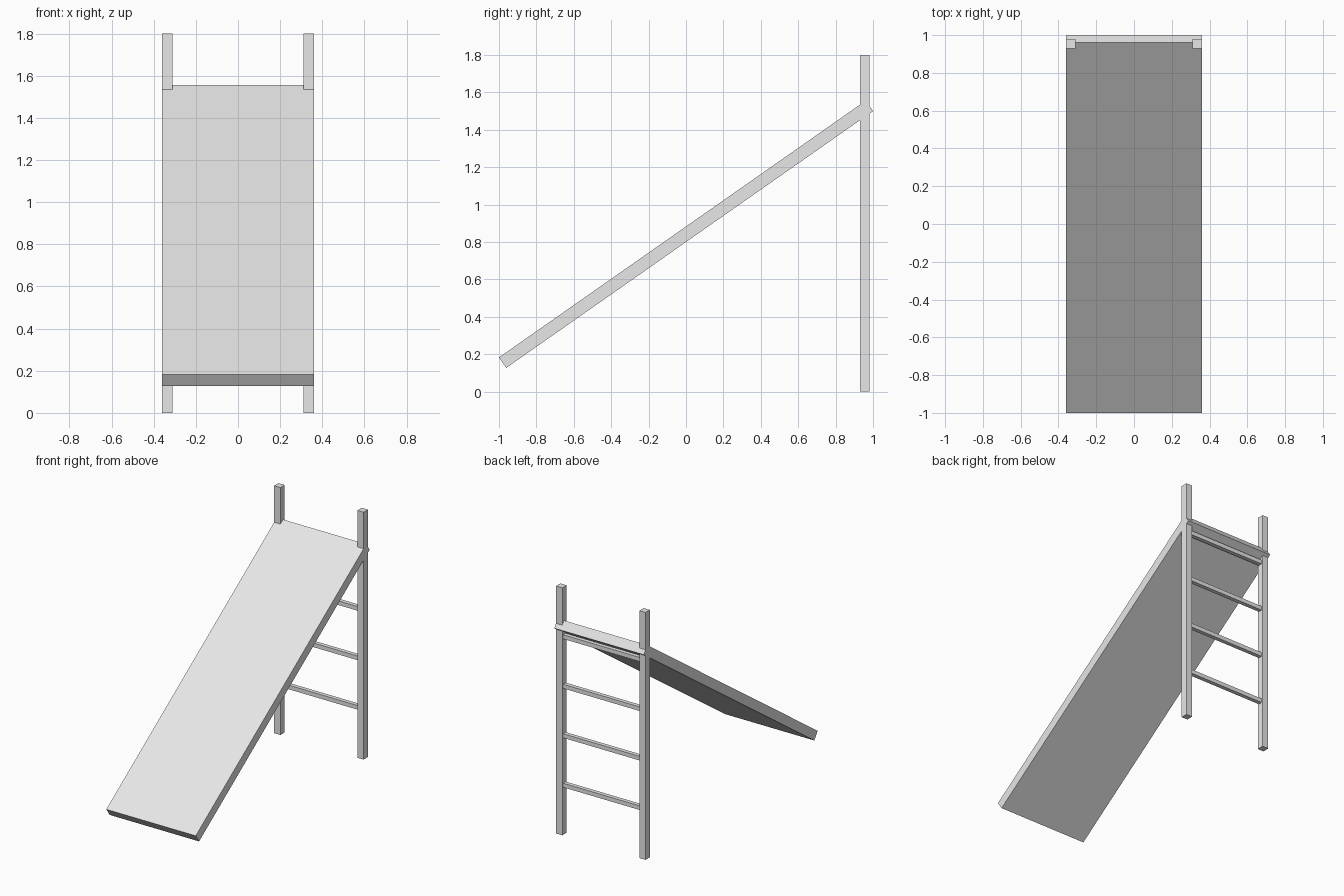
import bpy
from math import atan2
from mathutils import Vector

cube = bpy.data.objects.get("Cube")
if cube:
    bpy.data.objects.remove(cube, do_unlink=True)

# One plain grey for every part
grey = bpy.data.materials.new("light_grey")
grey.use_nodes = True
colour = (0.8, 0.8, 0.8, 1)
grey.diffuse_color = colour
grey.node_tree.nodes["Principled BSDF"].inputs["Base Color"].default_value = colour

WIDTH = 0.72
POST = 0.05
POST_Y = 0.955
HEIGHT = 1.8


def box(name, centre, size, tilt=0):
    bpy.ops.mesh.primitive_cube_add(size=1, location=centre, rotation=(tilt, 0, 0))
    part = bpy.context.object
    part.name = name
    part.scale = size
    part.data.materials.append(grey)
    return part


# Sloping slide board, placed by its lower and upper top edges
low, high = Vector((0, -1, 0.183)), Vector((0, 0.961, 1.556))
run = high - low
thickness = 0.068
down = Vector((0, run.z, -run.y)).normalized() * thickness
box("slide_board", (low + high + down) / 2, (WIDTH, run.length, thickness),
    atan2(run.z, run.y))

# Ladder posts
for side, x in (("left", 1), ("right", -1)):
    box(side + "_post", (x * (WIDTH - POST) / 2, POST_Y, HEIGHT / 2),
        (POST, POST, HEIGHT))

# Evenly spaced rungs
for i in range(1, 5):
    box(f"rung_{i}", (0, POST_Y, HEIGHT * i / 5), (WIDTH - POST, 0.03, 0.03))
